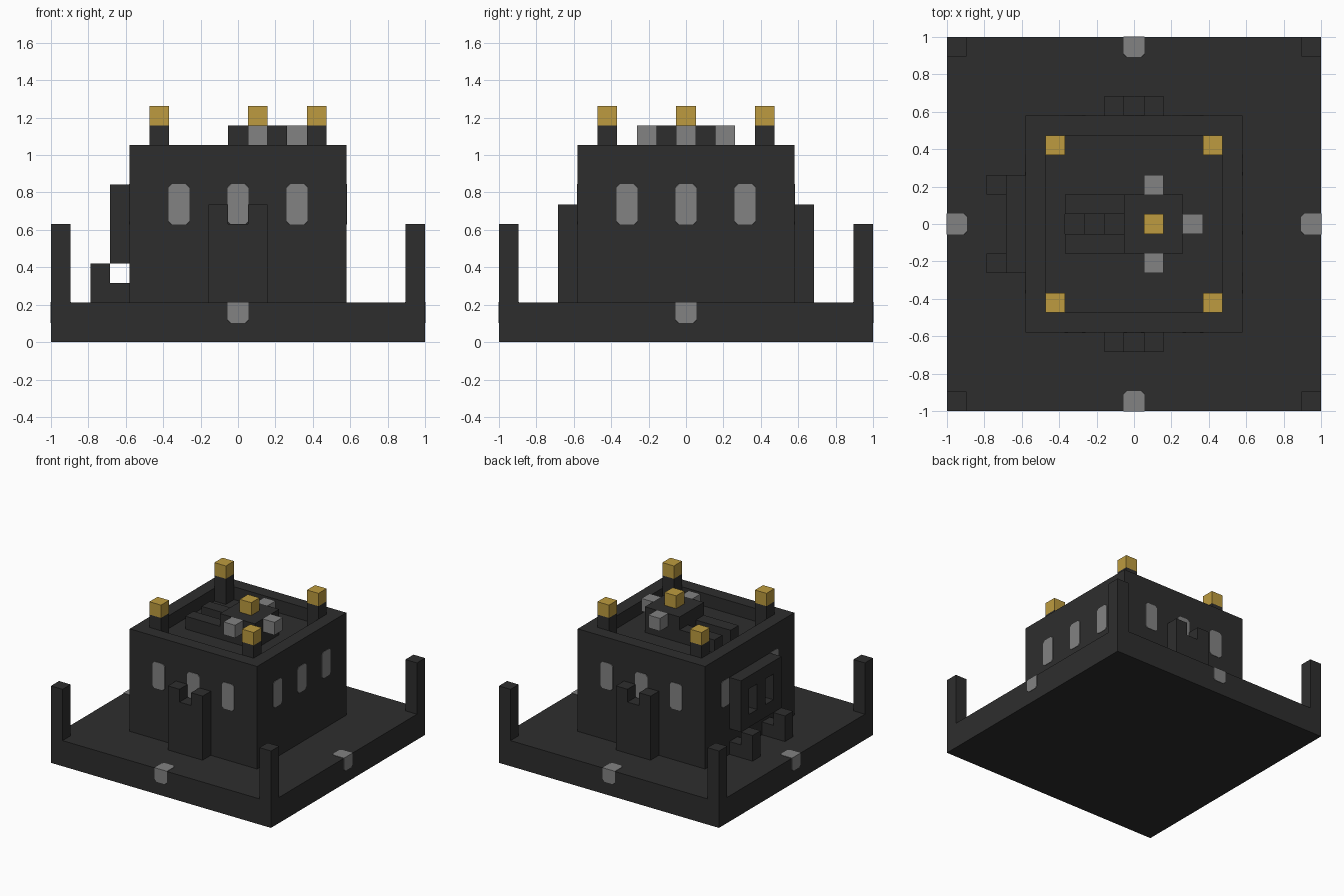
import bpy, bmesh
from mathutils import Vector

if "Cube" in bpy.data.objects:
    bpy.data.objects.remove(bpy.data.objects["Cube"])

U = 2 / 19       # one block
PROUD = 0.003    # how far flush inlays stand out


def material(name, rgb):
    m = bpy.data.materials.new(name)
    m.use_nodes = True
    m.diffuse_color = (*rgb, 1)
    bsdf = next(n for n in m.node_tree.nodes if n.type == 'BSDF_PRINCIPLED')
    bsdf.inputs["Base Color"].default_value = (*rgb, 1)
    return m


DARK = material("dark stone", (0.027, 0.027, 0.027))
GREY = material("grey lamp", (0.225, 0.225, 0.225))
GOLD = material("gold", (0.51, 0.33, 0.05))


def block(name, mat, x, y, z, grow=0, chamfer=None):
    """Box from block-unit ranges; chamfer(vertex) picks corners to clip."""
    bm = bmesh.new()
    bmesh.ops.create_cube(bm, size=1)
    spans = (x, y, z)
    for v in bm.verts:
        v.co = Vector([(a + b) / 2 * U + c * ((b - a) * U + 2 * grow)
                       for (a, b), c in zip(spans, v.co)])
    if chamfer:
        bmesh.ops.bevel(bm, geom=[v for v in bm.verts if chamfer(v.co)],
                        offset=0.018, affect='VERTICES', segments=1)
    mesh = bpy.data.meshes.new(name)
    bm.to_mesh(mesh)
    bm.free()
    mesh.materials.append(mat)
    obj = bpy.data.objects.new(name, mesh)
    bpy.context.collection.objects.link(obj)
    return obj


def cut(obj, *spans):
    """Carve a box out of an object."""
    cutter = block("cutter", DARK, *spans)
    cutter.hide_render = True
    mod = obj.modifiers.new("cut", 'BOOLEAN')
    mod.operation = 'DIFFERENCE'
    mod.solver = 'EXACT'
    mod.object = cutter
    bpy.context.view_layer.objects.active = obj
    bpy.ops.object.modifier_apply(modifier=mod.name)
    bpy.data.objects.remove(cutter)


def cell(c, half=0.5):
    return (c - half, c + half)


# Courtyard base with corner posts
block("base", DARK, cell(0, 9.5), cell(0, 9.5), (0, 2))
for sx in (-1, 1):
    for sy in (-1, 1):
        block("corner_post", DARK, cell(9 * sx), cell(9 * sy), (2, 6))

# Lamps set into the middle of each base edge, clipped on the inner corners
for cx, cy in ((9, 0), (-9, 0), (0, 9), (0, -9)):
    def clipped(co, cx=cx, cy=cy):
        outward = (co.x * cx + co.y * cy) / 9
        return co.z < 1.5 * U or outward < 9 * U
    block("edge_lamp", GREY, cell(cx), cell(cy), (1, 2), PROUD, clipped)

# Main building with sunken roof and descending stair shaft
building = block("building", DARK, cell(0, 5.5), cell(0, 5.5), (2, 10))
cut(building, cell(0, 4.5), cell(0, 4.5), (9, 11))
for i in range(3):
    cut(building, cell(i - 3), cell(0), (8 - i, 9.5))

# Windows
for c in (-3, 0, 3):
    for s in (-1, 1):
        block("window", GREY, cell(c), cell(5 * s), (6, 8), PROUD, lambda co: True)
        if s > 0 or c:
            block("window", GREY, cell(5 * s), cell(c), (6, 8), PROUD, lambda co: True)

# Front and back buttresses, notched in the middle
for s in (-1, 1):
    buttress = block("buttress", DARK, cell(0, 1.5), cell(6 * s), (2, 7))
    cut(buttress, cell(0), cell(6 * s, 0.6), (6, 8))

# Framed balcony panel and the two brackets below it
panel = block("side_panel", DARK, (-6.5, -5.5), cell(0, 2.5), (4, 8))
for s in (-1, 1):
    cut(panel, (-7, -5), cell(s), (5, 7))
    block("bracket_foot", DARK, (-7.5, -5.5), cell(2 * s), (2, 3))
    block("bracket_tip", DARK, (-7.5, -6.5), cell(2 * s), (3, 4))

# Roof turrets with gold caps
for sx in (-1, 1):
    for sy in (-1, 1):
        block("turret", DARK, cell(4 * sx), cell(4 * sy), (9, 11))
        block("turret_cap", GOLD, cell(4 * sx), cell(4 * sy), (11, 12))

# Roof stair house, railings, lamps and gold finial
block("stair_house", DARK, cell(1, 1.5), cell(0, 1.5), (9, 11))
block("finial", GOLD, cell(1), cell(0), (11, 12))
for s in (-1, 1):
    block("stair_railing", DARK, cell(-2, 1.5), cell(s), (9, 10))
for cx, cy in ((1, -2), (1, 2), (3, 0)):
    block("roof_lamp", GREY, cell(cx), cell(cy), (10, 11))
